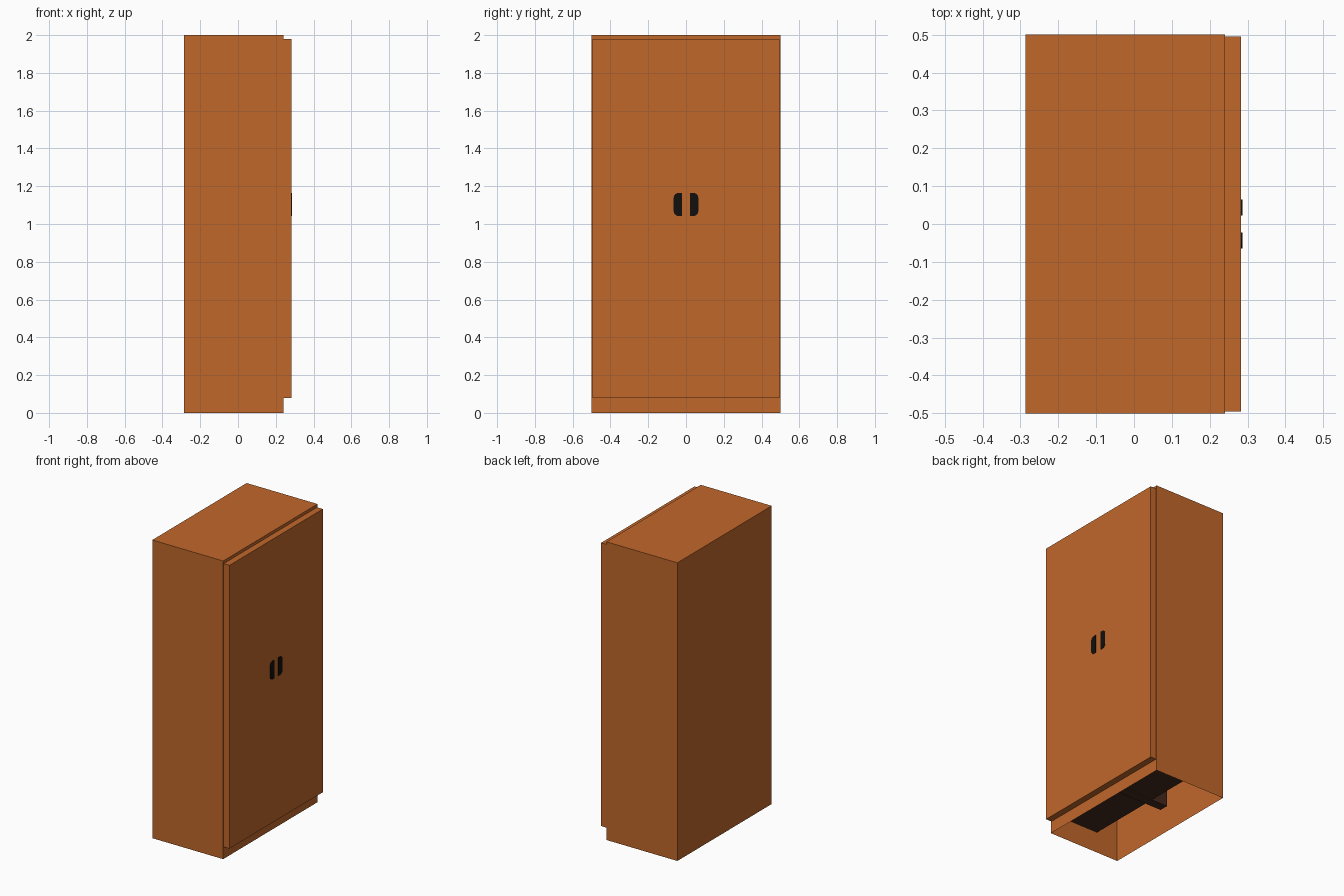
import bpy, bmesh, math

if "Cube" in bpy.data.objects:
    bpy.data.objects.remove(bpy.data.objects["Cube"])


def material(name, rgb):
    m = bpy.data.materials.new(name)
    m.diffuse_color = (*rgb, 1)
    m.use_nodes = True
    m.node_tree.nodes["Principled BSDF"].inputs["Base Color"].default_value = m.diffuse_color
    return m


wood = material("orange wood", (0.533, 0.136, 0.024))
dark = material("dark brown", (0.055, 0.021, 0.013))
black = material("black", (0.006, 0.005, 0.004))


def finish(name, bm, mat):
    bmesh.ops.recalc_face_normals(bm, faces=bm.faces)
    me = bpy.data.meshes.new(name)
    bm.to_mesh(me)
    bm.free()
    me.materials.append(mat)
    ob = bpy.data.objects.new(name, me)
    bpy.context.collection.objects.link(ob)
    return ob


def box(name, lo, hi, mat, open_bottom=False):
    bm = bmesh.new()
    bmesh.ops.create_cube(bm, size=1)
    for v in bm.verts:
        v.co = [lo[i] if v.co[i] < 0 else hi[i] for i in range(3)]
    if open_bottom:
        low = [f for f in bm.faces if all(v.co.z == lo[2] for v in f.verts)]
        bmesh.ops.delete(bm, geom=low, context='FACES')
    return finish(name, bm, mat)


# Cabinet shell, open underneath
box("cabinet_body", (-0.286, -0.5, 0), (0.24, 0.5, 2), wood, open_bottom=True)

# Door panel standing proud of the front
box("door_panel", (0.24, -0.495, 0.08), (0.283, 0.495, 1.98), wood)

# Inner floor and divider seen from below
box("inner_floor", (-0.125, -0.498, 0.14), (0.238, 0.498, 0.16), dark)
box("inner_divider", (-0.236, -0.03, 0.132), (0.238, 0.03, 1.95), dark)


# Flush pulls with rounded outer corners, mirrored about y = 0
def handle(name, side):
    inner, outer, bottom, top, r = 0.022, 0.065, 1.042, 1.165, 0.026
    pts = [(inner, bottom)]
    for cz, start in ((bottom + r, -90), (top - r, 0)):
        for i in range(7):
            a = math.radians(start + 15 * i)
            pts.append((outer - r + r * math.cos(a), cz + r * math.sin(a)))
    pts.append((inner, top))
    bm = bmesh.new()
    face = bm.faces.new([bm.verts.new((0.278, side * y, z)) for y, z in pts])
    ext = bmesh.ops.extrude_face_region(bm, geom=[face])["geom"]
    for v in ext:
        if isinstance(v, bmesh.types.BMVert):
            v.co.x = 0.286
    return finish(name, bm, black)


handle("left_handle", -1)
handle("right_handle", 1)
